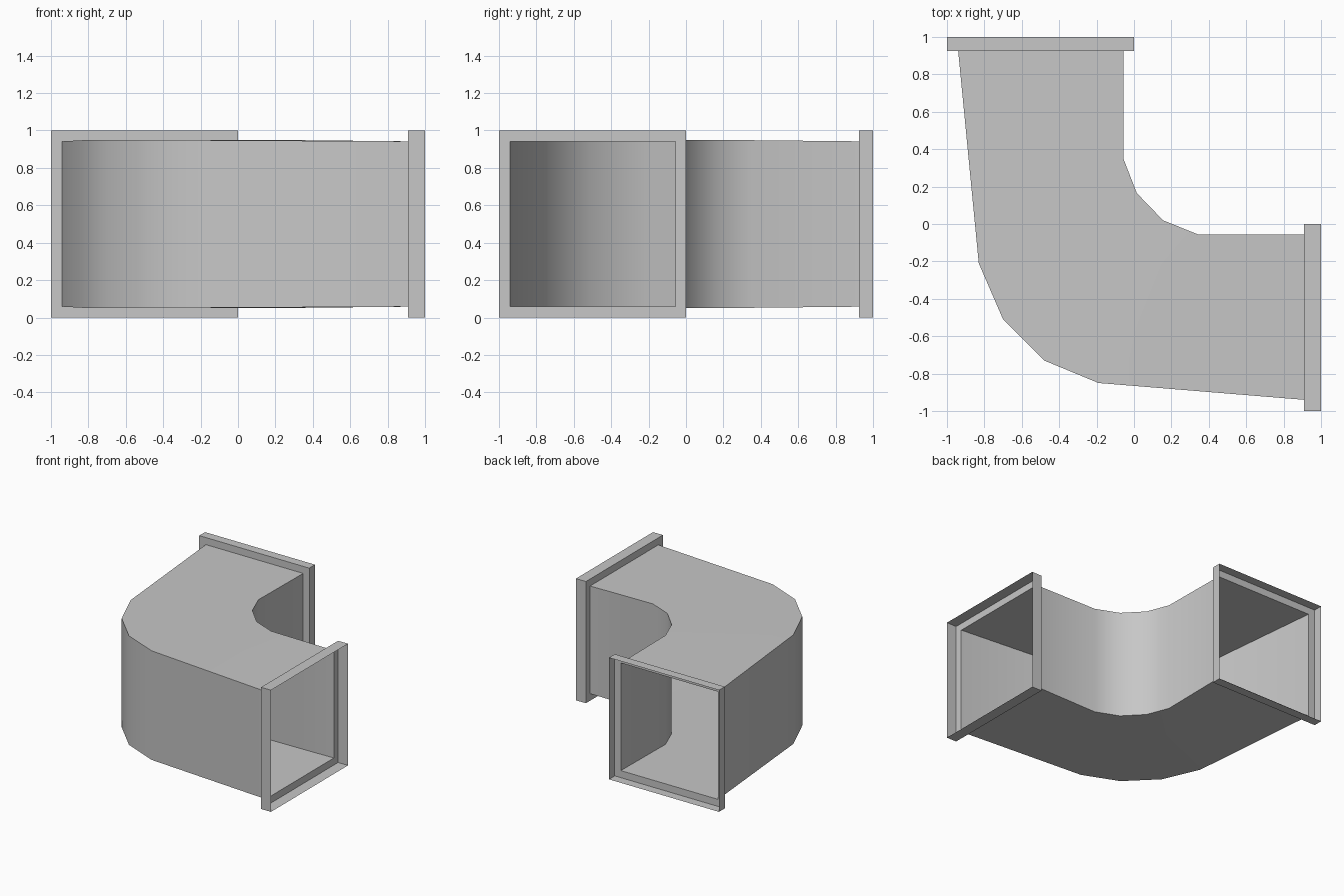
import bpy
import bmesh
import math

cube = bpy.data.objects.get("Cube")
if cube:
    bpy.data.objects.remove(cube, do_unlink=True)

grey = bpy.data.materials.new("sheet metal grey")
grey.use_nodes = True
colour = (0.57, 0.57, 0.57, 1)
grey.diffuse_color = colour
grey.node_tree.nodes["Principled BSDF"].inputs["Base Color"].default_value = colour


def ring(outer, inner, low, high):
    """Rectangular section standing on two plan points."""
    return [(*outer, low), (*outer, high), (*inner, high), (*inner, low)]


def loft(name, rings):
    """Open-ended skin of quads through a row of rectangular sections."""
    bm = bmesh.new()
    loops = [[bm.verts.new(co) for co in r] for r in rings]
    for a, b in zip(loops, loops[1:]):
        for i in range(4):
            j = (i + 1) % 4
            bm.faces.new((a[i], b[i], b[j], a[j]))
    bmesh.ops.recalc_face_normals(bm, faces=bm.faces)
    mesh = bpy.data.meshes.new(name)
    bm.to_mesh(mesh)
    bm.free()
    mesh.materials.append(grey)
    obj = bpy.data.objects.new(name, mesh)
    bpy.context.collection.objects.link(obj)
    bpy.ops.object.select_all(action='DESELECT')
    obj.select_set(True)
    bpy.context.view_layer.objects.active = obj
    bpy.ops.object.shade_smooth_by_angle(angle=math.radians(30))
    return obj


# Bent duct: outer and inner wall points in plan, from back mouth to side mouth
outer_wall = [(-0.94, 0.925), (-0.83, -0.21), (-0.70, -0.51),
              (-0.48, -0.73), (-0.19, -0.85), (0.91, -0.94)]
inner_wall = [(-0.055, 0.925), (-0.055, 0.345), (0.015, 0.165),
              (0.155, 0.02), (0.34, -0.055), (0.91, -0.055)]
sections = []
for k, (o, i) in enumerate(zip(outer_wall, inner_wall)):
    inset = 0.058 if k in (0, 5) else 0.052
    sections.append(ring(o, i, inset, 1 - inset))
loft("bent_duct", sections)

# Flanges: a flat collar around the mouth, then a thin rim standing forward
loft("back_flange", [
    sections[0],
    ring((-1, 0.925), (0, 0.925), 0, 1),
    ring((-1, 1), (0, 1), 0, 1),
])
loft("left_flange", [
    sections[-1],
    ring((0.91, -1), (0.91, 0), 0, 1),
    ring((1, -1), (1, 0), 0, 1),
])
